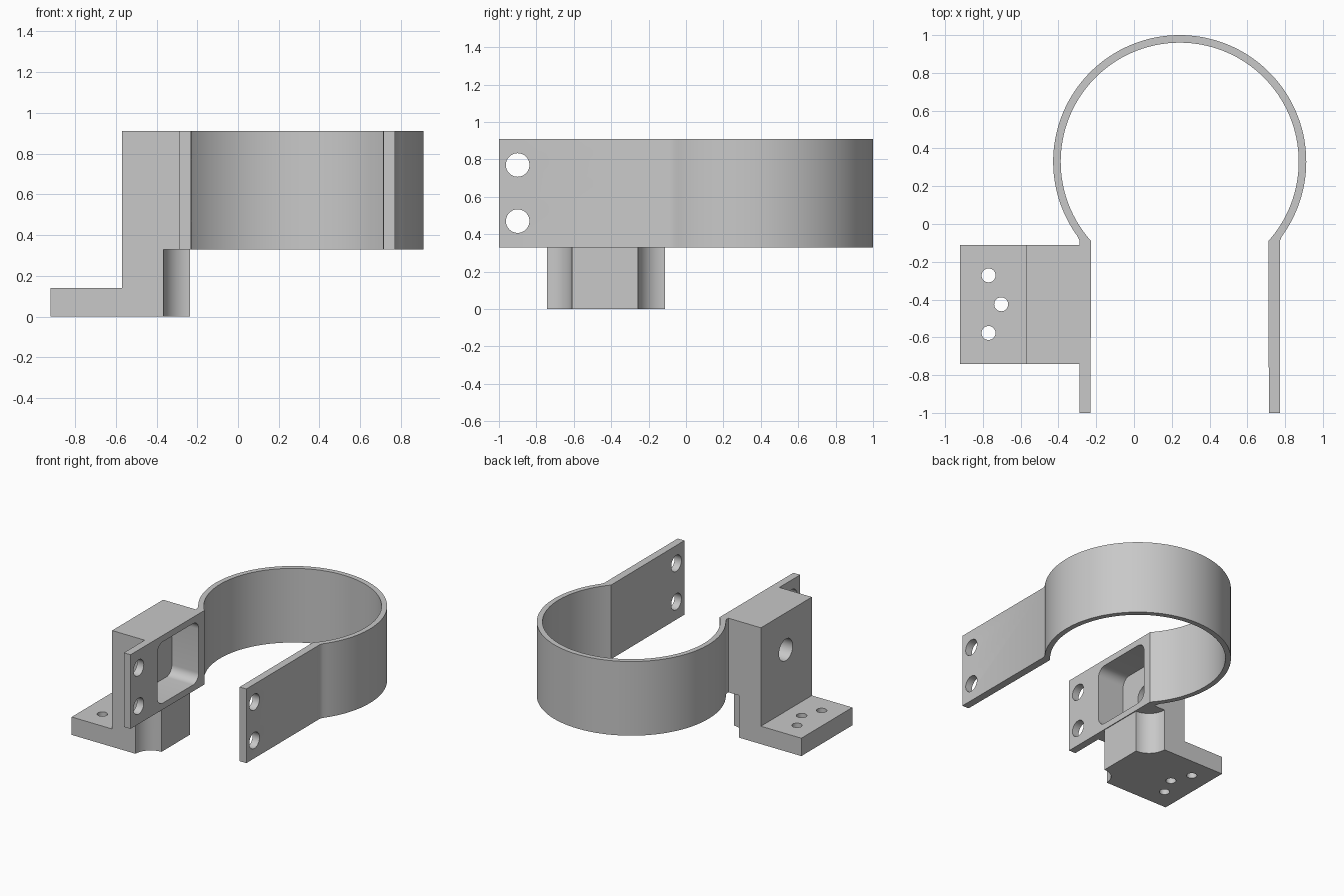
import bpy, bmesh, math
from mathutils import Matrix, Vector

if "Cube" in bpy.data.objects:
    bpy.data.objects.remove(bpy.data.objects["Cube"])

grey = bpy.data.materials.new("light grey")
grey.diffuse_color = (0.58, 0.58, 0.58, 1)
grey.use_nodes = True
grey.node_tree.nodes["Principled BSDF"].inputs["Base Color"].default_value = grey.diffuse_color


def prism(name, pts, lo, hi, axis):
    """Extrude a closed 2D outline along an axis: x uses (y,z), y uses (x,z), z uses (x,y)."""
    place = {"x": lambda a, b, t: (t, a, b),
             "y": lambda a, b, t: (a, t, b),
             "z": lambda a, b, t: (a, b, t)}[axis]
    bm = bmesh.new()
    face = bm.faces.new([bm.verts.new(place(a, b, lo)) for a, b in pts])
    new = bmesh.ops.extrude_face_region(bm, geom=[face])["geom"]
    bmesh.ops.translate(bm, vec=Vector(place(0, 0, hi - lo)),
                        verts=[v for v in new if isinstance(v, bmesh.types.BMVert)])
    bmesh.ops.recalc_face_normals(bm, faces=bm.faces)
    me = bpy.data.meshes.new(name)
    bm.to_mesh(me)
    bm.free()
    me.materials.append(grey)
    ob = bpy.data.objects.new(name, me)
    bpy.context.collection.objects.link(ob)
    return ob


def arc(cx, cy, r, a0, a1, n):
    return [(cx + r * math.cos(math.radians(a0 + (a1 - a0) * i / n)),
             cy + r * math.sin(math.radians(a0 + (a1 - a0) * i / n))) for i in range(n + 1)]


def circle(cx, cy, r, n=40):
    return arc(cx, cy, r, 0, 360, n)[:-1]


def combine(target, other, operation):
    """Apply a boolean and remove the second object."""
    mod = target.modifiers.new("combine", "BOOLEAN")
    mod.operation, mod.solver, mod.object = operation, "EXACT", other
    bpy.context.view_layer.update()
    deps = bpy.context.evaluated_depsgraph_get()
    me = bpy.data.meshes.new_from_object(target.evaluated_get(deps))
    target.modifiers.clear()
    target.data = me
    bpy.data.objects.remove(other)


# Clamp band: open ring continuing into two straight tabs
CX, CY, Z0, Z1 = 0.242, 0.33, 0.33, 0.91
outer = arc(CX, CY, 0.67, -38.8, 218.8, 100)
inner = arc(CX, CY, 0.63, 221.8, -41.8, 100)
outline = ([(0.772, -1), (0.772, -0.09)] + outer[1:-1] +
           [(-0.288, -0.09), (-0.288, -1), (-0.23, -1)] +
           inner + [(0.714, -1)])
clamp = prism("clamp_bracket", outline, Z0, Z1, "z")

# Mounting block with its foot
block = prism("mounting_block",
              [(-0.92, 0), (-0.235, 0), (-0.235, 0.35), (-0.26, 0.35),
               (-0.26, Z1), (-0.57, Z1), (-0.57, 0.14), (-0.92, 0.14)],
              -0.742, -0.112, "y")

# Concave cut corners below the band
for y, r in ((-0.742, 0.132), (-0.112, 0.145)):
    combine(block, prism("corner_cutter", circle(-0.235, y, r, 64), -0.1, Z0, "z"), "DIFFERENCE")

combine(clamp, block, "UNION")

# Rounded pocket opening on the inner face
ya, yb, za, zb, r = -0.67, -0.16, 0.38, 0.86, 0.07
pocket = (arc(yb - r, zb - r, r, 0, 90, 10) + arc(ya + r, zb - r, r, 90, 180, 10) +
          arc(ya + r, za + r, r, 180, 270, 10) + arc(yb - r, za + r, r, 270, 360, 10))
combine(clamp, prism("pocket_cutter", pocket, -0.46, -0.1, "x"), "DIFFERENCE")

# Through hole in the block, tab bolt holes, foot screw holes
combine(clamp, prism("block_hole", circle(-0.42, 0.62, 0.085), -0.7, -0.4, "x"), "DIFFERENCE")
for z in (0.77, 0.47):
    combine(clamp, prism("tab_hole", circle(-0.9, z, 0.063), -0.5, 1, "x"), "DIFFERENCE")
for x, y in ((-0.77, -0.272), (-0.703, -0.425), (-0.77, -0.577)):
    combine(clamp, prism("foot_hole", circle(x, y, 0.037, 32), -0.1, 0.3, "z"), "DIFFERENCE")

# Smooth the curved walls, keep the edges crisp
bpy.context.view_layer.objects.active = clamp
clamp.select_set(True)
bpy.ops.object.shade_smooth_by_angle(angle=math.radians(25))
